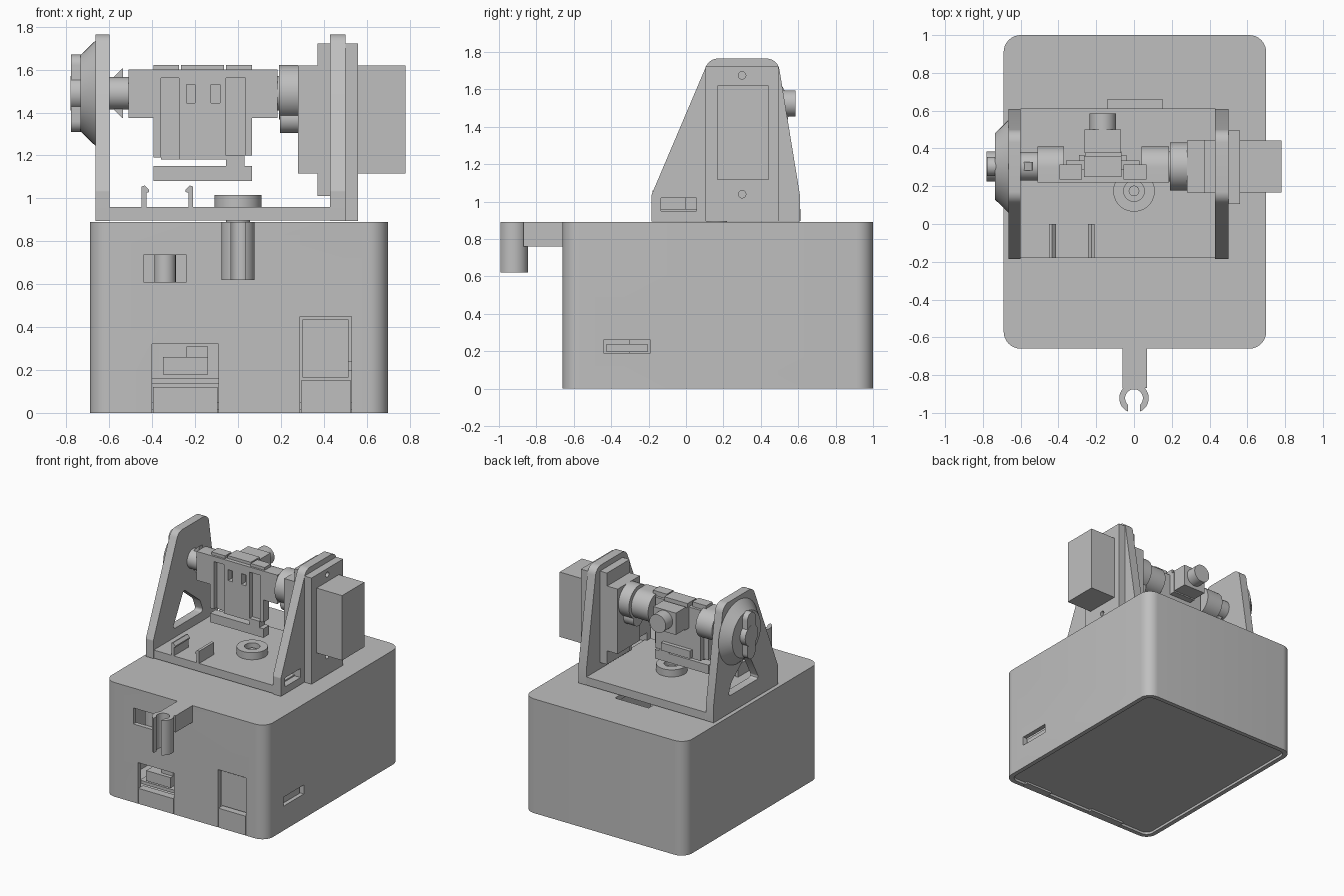
import bpy, bmesh, math
from mathutils import Vector

old = bpy.data.objects.get("Cube")
if old:
    bpy.data.objects.remove(old, do_unlink=True)

grey = bpy.data.materials.new("light_grey")
grey.use_nodes = True
grey.diffuse_color = (0.52, 0.52, 0.52, 1)
grey.node_tree.nodes["Principled BSDF"].inputs["Base Color"].default_value = grey.diffuse_color


def prism(name, axis, pts, lo, hi, top_scale=None):
    """Extrude a 2D outline along an axis; x takes (y,z), y takes (x,z), z takes (x,y)."""
    place = {"x": lambda a, b, t: (t, a, b),
             "y": lambda a, b, t: (a, t, b),
             "z": lambda a, b, t: (a, b, t)}[axis]
    bm = bmesh.new()
    rings = [[bm.verts.new(place(a, b, t)) for a, b in pts] for t in (lo, hi)]
    if top_scale:
        mid = sum((v.co for v in rings[1]), Vector()) / len(pts)
        for v in rings[1]:
            v.co = mid + (v.co - mid) * top_scale
    n = len(pts)
    for i in range(n):
        j = (i + 1) % n
        bm.faces.new((rings[0][i], rings[0][j], rings[1][j], rings[1][i]))
    for ring in rings:
        bm.faces.new(ring)
    bmesh.ops.recalc_face_normals(bm, faces=bm.faces)
    mesh = bpy.data.meshes.new(name)
    bm.to_mesh(mesh)
    bm.free()
    mesh.materials.append(grey)
    obj = bpy.data.objects.new(name, mesh)
    bpy.context.collection.objects.link(obj)
    return obj


def rect(a0, a1, b0, b1):
    return [(a0, b0), (a1, b0), (a1, b1), (a0, b1)]


def circle(a, b, r, n=40):
    return [(a + r * math.cos(math.tau * i / n), b + r * math.sin(math.tau * i / n)) for i in range(n)]


def rounded(pts, radii, steps=8):
    """Replace each corner by an arc of the given radius."""
    out = []
    for i, p in enumerate(pts):
        r = radii[i] if isinstance(radii, (list, tuple)) else radii
        p = Vector(p)
        u = (Vector(pts[i - 1]) - p).normalized()
        v = (Vector(pts[(i + 1) % len(pts)]) - p).normalized()
        if r == 0:
            out.append(tuple(p))
            continue
        half = u.angle(v) / 2
        d, w = r / math.tan(half), math.sin(half)
        for k in range(steps + 1):
            t = k / steps
            c0, c1, c2 = (1 - t) ** 2, 2 * t * (1 - t) * w, t * t
            out.append(tuple((c0 * (p + u * d) + c1 * p + c2 * (p + v * d)) / (c0 + c1 + c2)))
    return out


def box(name, x0, x1, y0, y1, z0, z1):
    return prism(name, "z", rect(x0, x1, y0, y1), z0, z1)


def cut(target, *cutters):
    for c in cutters:
        mod = target.modifiers.new("cut", "BOOLEAN")
        mod.operation, mod.solver, mod.object = "DIFFERENCE", "EXACT", c
        bpy.context.view_layer.objects.active = target
        bpy.ops.object.modifier_apply(modifier=mod.name)
        bpy.data.objects.remove(c, do_unlink=True)
    return target


# Hollow case with ports
case = prism("case", "z", rounded(rect(-0.69, 0.70, -0.66, 1.0), 0.09), 0, 0.89)
cut(case,
    prism("cavity", "z", rounded(rect(-0.655, 0.665, -0.625, 0.965), 0.06), -0.1, 0.85),
    box("window", -0.44, -0.24, -0.8, -0.5, 0.61, 0.735),
    box("left_port", -0.40, -0.09, -0.8, -0.5, -0.1, 0.32),
    box("right_port", 0.29, 0.53, -0.8, -0.5, -0.1, 0.45),
    box("side_port", 0.6, 0.8, -0.44, -0.19, 0.19, 0.26),
    box("cable_slot", -0.14, 0.15, 0.5, 0.66, 0.8, 1.0))

# Base lid with tabs that close the lower port openings
prism("base_lid", "z", rounded(rect(-0.65, 0.66, -0.62, 0.96), 0.055), 0.015, 0.05)
box("lid_tab_left", -0.397, -0.095, -0.66, -0.60, 0, 0.12)
box("lid_tab_right", 0.293, 0.527, -0.66, -0.60, 0, 0.15)

# Electronics inside the case
box("circuit_board", -0.42, -0.07, -0.61, -0.1, 0.135, 0.16)
box("socket", -0.35, -0.14, -0.63, -0.4, 0.18, 0.26)
box("socket_tab", -0.24, -0.14, -0.60, -0.5, 0.26, 0.31)
box("large_socket", 0.30, 0.515, -0.635, -0.3, 0.165, 0.435)
box("side_socket", 0.45, 0.675, -0.425, -0.205, 0.195, 0.24)
prism("inner_post", "z", circle(-0.34, -0.57, 0.05), 0.55, 0.85)

# Cable clip on the front
box("clip_arm", -0.06, 0.07, -0.868, -0.655, 0.76, 0.89)
clip = prism("cable_clip", "z", circle(0, -0.922, 0.078), 0.62, 0.89)
cut(clip, prism("bore", "z", circle(0, -0.922, 0.047), 0.5, 1),
    box("mouth", -0.032, 0.032, -1.1, -0.922, 0.5, 1))

# Turntable
prism("pivot", "z", circle(0, 0.165, 0.055), 0.87, 0.91)
prism("turntable", "z", rounded(rect(-0.62, 0.45, -0.18, 0.612), [0, 0, 0.03, 0.03]), 0.897, 0.96)
ring = prism("bearing_ring", "z", circle(0, 0.175, 0.11), 0.955, 1.015)
cut(ring, prism("bore", "z", circle(0, 0.175, 0.055), 0.975, 1.1))
prism("bearing_screw", "z", circle(0, 0.175, 0.028), 0.96, 0.99)

# Hooked board clips
for x, side in ((-0.438, 1), (-0.22, -1)):
    hook = [(0, 0.955), (0, 1.055), (0.015, 1.06), (0.035, 1.04), (0.035, 1.03), (0.022, 1.025), (0.022, 0.955)]
    prism("board_clip", "y", [(x + side * (a - 0.011), z) for a, z in hook], -0.18, 0.0)

# Two tapered uprights
outline = rounded([(-0.185, 0.895), (0.61, 0.895), (0.61, 1.03), (0.49, 1.765), (0.125, 1.765), (-0.185, 1.035)],
                  [0, 0, 0, 0.07, 0.07, 0.02])
left = prism("left_upright", "x", outline, -0.665, -0.60)
cut(left, prism("gap", "x", rounded([(0.05, 1.03), (0.43, 1.03), (0.39, 1.13), (0.19, 1.29)], 0.02, 4), -0.8, -0.5))
right = prism("right_upright", "x", outline, 0.43, 0.50)
cut(right, prism("gap", "x", rect(-0.135, 0.055, 0.95, 1.02), 0.3, 0.6))

# Tilt motor with mounting plates
axis_y, axis_z = 0.305, 1.49
plate = box("motor_plate", 0.50, 0.56, 0.105, 0.495, 0.895, 1.722)
cut(plate, *[prism("hole", "x", circle(0.3, z, 0.02, 20), 0.53, 0.6) for z in (1.04, 1.675)])
box("motor_flange", 0.37, 0.43, 0.165, 0.445, 1.01, 1.722)
box("motor_body", 0.28, 0.78, 0.168, 0.442, 1.115, 1.62)
prism("motor_hub", "x", circle(axis_y, axis_z + 0.005, 0.127), 0.19, 0.28)
prism("motor_hump", "x", circle(axis_y, 1.37, 0.065), 0.195, 0.28)
prism("motor_shaft", "x", circle(axis_y, axis_z, 0.08), 0.15, 0.20)

# Bearing side: conical cover, two-armed lever and stub shaft
prism("bearing_cover", "x", circle(axis_y, axis_z, 0.245, 48), -0.665, -0.735, 0.72)
prism("lever_hub", "x", circle(axis_y, axis_z, 0.08), -0.78, -0.72)
prism("lever_arms", "x", rounded(rect(axis_y - 0.05, axis_y + 0.05, axis_z - 0.18, axis_z + 0.18), 0.0499),
      -0.778, -0.72)
prism("stub_shaft", "x", circle(axis_y, axis_z, 0.076), -0.61, -0.50)
for s in (-1, 1):
    fin = [(-0.60, 0.06), (-0.59, 0.065), (-0.54, 0.115), (-0.535, 0.115), (-0.535, 0.06)]
    prism("shaft_fin", "y", [(x, axis_z + s * z) for x, z in fin], 0.283, 0.328)

# Swinging bracket: round-backed arms, panel, ribs
arm = [(0.22, 1.375), (0.30, 1.375)]
arm += [(0.30 + 0.11 * math.sin(a), 1.4875 - 0.1125 * math.cos(a))
        for a in (math.pi * i / 20 for i in range(1, 20))]
arm += [(0.30, 1.60), (0.22, 1.60)]
prism("left_bracket_arm", "x", arm, -0.51, -0.37)
prism("right_bracket_arm", "x", arm, 0.04, 0.185)
panel = box("bracket_panel", -0.395, 0.065, 0.22, 0.29, 1.08, 1.60)
cut(panel,
    box("left_groove", -0.36, -0.275, 0.2, 0.255, 1.18, 1.56),
    box("right_groove", -0.055, 0.035, 0.2, 0.255, 1.20, 1.56),
    box("left_notch", -0.5, -0.055, 0.1, 0.4, 1.15, 1.18),
    box("left_edge", -0.5, -0.36, 0.1, 0.4, 1.15, 1.19),
    box("right_notch", 0.03, 0.2, 0.1, 0.4, 1.15, 1.20),
    *[box("slot", x, x + 0.04, 0.2, 0.27, 1.445, 1.53) for x in (-0.24, -0.125)])
for x0, x1 in ((-0.395, -0.275), (-0.055, 0.065)):
    box("panel_lug", x0, x1, 0.235, 0.315, 1.56, 1.622)
box("panel_cap", -0.265, -0.065, 0.25, 0.36, 1.59, 1.622)

# Camera module
box("camera_board", -0.36, 0.03, 0.285, 0.335, 1.19, 1.585)
box("camera_back", -0.26, -0.065, 0.33, 0.385, 1.42, 1.59)
box("camera_block", -0.262, -0.068, 0.375, 0.50, 1.43, 1.60)
prism("camera_lens", "y", circle(-0.165, 1.525, 0.07), 0.49, 0.585)
box("camera_connector", -0.29, -0.04, 0.33, 0.365, 1.20, 1.26)

# Smooth the curved walls, keep edges sharp
bpy.ops.object.select_all(action="DESELECT")
for o in bpy.context.scene.objects:
    if o.type == "MESH" and o.data.materials and o.data.materials[0] == grey:
        o.select_set(True)
        bpy.context.view_layer.objects.active = o
bpy.ops.object.shade_smooth_by_angle(angle=math.radians(30))
